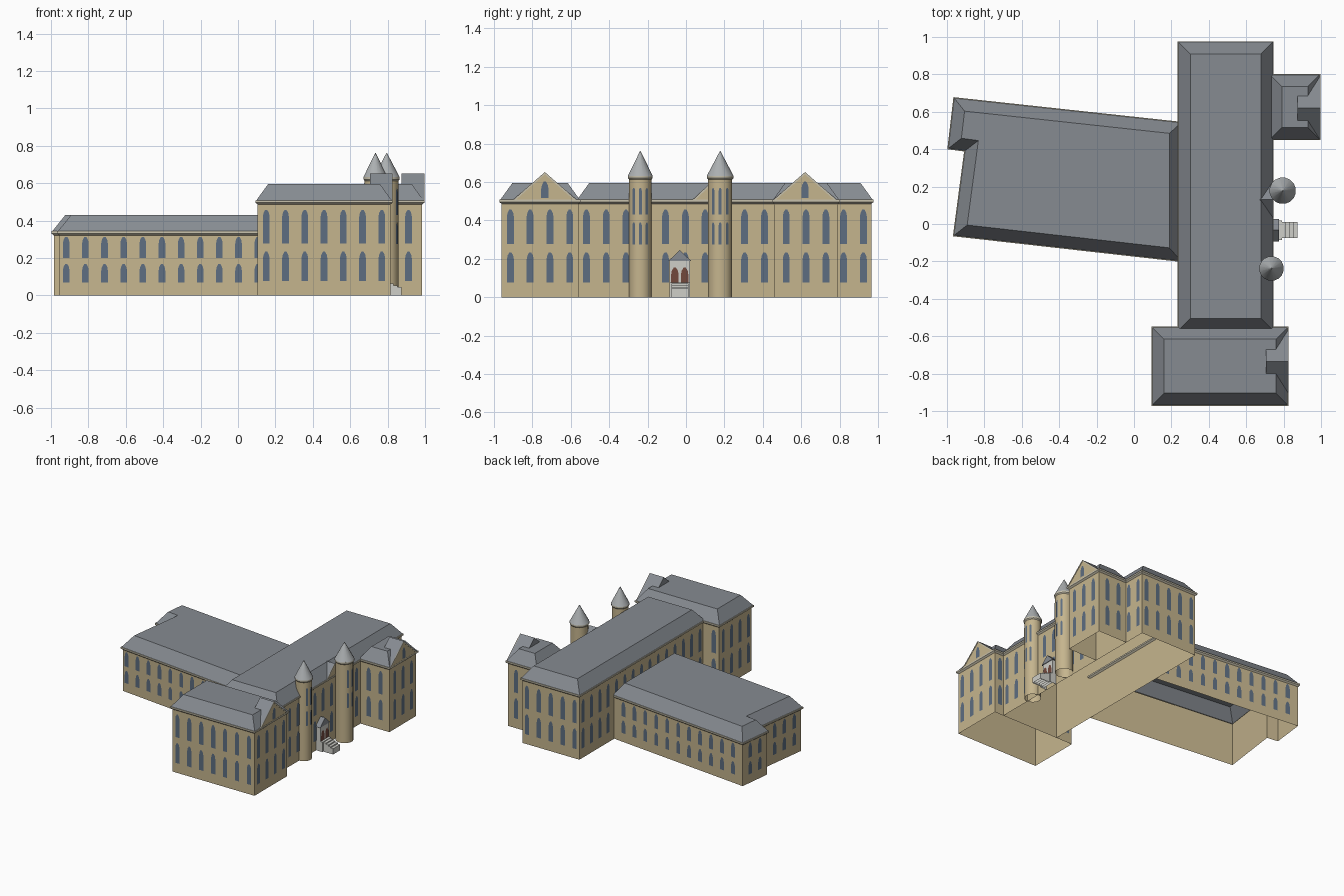
import bpy, bmesh, math
from mathutils import Vector

cube = bpy.data.objects.get("Cube")
if cube:
    bpy.data.objects.remove(cube, do_unlink=True)


def material(name, rgb):
    m = bpy.data.materials.new(name)
    m.use_nodes = True
    m.diffuse_color = (*rgb, 1)
    m.node_tree.nodes["Principled BSDF"].inputs["Base Color"].default_value = (*rgb, 1)
    return m


WALL = material("tan wall", (.56, .46, .27))
TRIM = material("pale trim", (.58, .54, .42))
SLATE = material("slate roof", (.24, .26, .285))
CONE = material("light grey cone", (.41, .43, .44))
GLASS = material("blue grey window", (.11, .155, .22))
STONE = material("pale stone", (.62, .62, .58))
DOOR = material("brown door", (.17, .065, .045))


def finish(name, bm, mat, smooth=False, closed=False):
    if closed:
        bmesh.ops.recalc_face_normals(bm, faces=bm.faces)
    me = bpy.data.meshes.new(name)
    bm.to_mesh(me)
    bm.free()
    me.materials.append(mat)
    ob = bpy.data.objects.new(name, me)
    bpy.context.collection.objects.link(ob)
    if smooth:
        bpy.ops.object.select_all(action='DESELECT')
        ob.select_set(True)
        bpy.context.view_layer.objects.active = ob
        bpy.ops.object.shade_smooth_by_angle(angle=math.radians(35))
    return ob


def inset(poly, d):
    """Mitred offset of a counter-clockwise outline; positive goes inward."""
    out = []
    for i, p in enumerate(poly):
        p = Vector(p)
        a = (p - Vector(poly[i - 1])).normalized()
        b = (Vector(poly[(i + 1) % len(poly)]) - p).normalized()
        na, nb = Vector((-a.y, a.x)), Vector((-b.y, b.x))
        out.append(p + (na + nb) * d / (1 + na.dot(nb)))
    return out


def loft(name, rings, mat, cap=False, smooth=False):
    """Join outlines stacked as (outline, height)."""
    bm = bmesh.new()
    loops = [[bm.verts.new((p[0], p[1], z)) for p in poly] for poly, z in rings]
    for lo, hi in zip(loops, loops[1:]):
        for i in range(len(lo)):
            j = (i + 1) % len(lo)
            bm.faces.new((lo[i], lo[j], hi[j], hi[i]))
    if cap:
        bm.faces.new(loops[-1])
    return finish(name, bm, mat, smooth)


def rect(x0, x1, y0, y1):
    return [(x0, y0), (x1, y0), (x1, y1), (x0, y1)]


def prism(name, profile, x0, x1, mat):
    """Extrude a (y, z) profile along x."""
    bm = bmesh.new()
    face = bm.faces.new([bm.verts.new((x0, y, z)) for y, z in profile])
    ext = bmesh.ops.extrude_face_region(bm, geom=[face])["geom"]
    bmesh.ops.translate(bm, vec=(x1 - x0, 0, 0),
                        verts=[v for v in ext if isinstance(v, bmesh.types.BMVert)])
    return finish(name, bm, mat, closed=True)


def arch(bm, centre, along, w, z0, z1):
    """One arched plate; along is the horizontal direction seen left to right."""
    s = w * 2
    shape = [(-w, z0), (w, z0), (w, z1 - s), (w * .8, z1 - s * .45), (w * .3, z1),
             (-w * .3, z1), (-w * .8, z1 - s * .45), (-w, z1 - s)]
    bm.faces.new([bm.verts.new((centre.x + along.x * u, centre.y + along.y * u, z))
                  for u, z in shape])


def inside(p, poly):
    hit = False
    for i, b in enumerate(poly):
        a = poly[i - 1]
        if (a[1] > p.y) != (b[1] > p.y):
            if p.x < a[0] + (p.y - a[1]) * (b[0] - a[0]) / (b[1] - a[1]):
                hit = not hit
    return hit


# Building blocks: outline, eave height, roof height, window rows
TALL = ((.077, .234), (.278, .457))
LOW = ((.07, .168), (.2, .313))
blocks = {
    "main_block": (rect(.245, .735, -.56, .965), .5, .595, TALL),
    "south_wing": (rect(.105, .815, -.96, -.56), .5, .595, TALL),
    "east_wing": (rect(.735, .985, .46, .79), .5, .595, TALL),
    "west_wing": ([(-.955, -.055), (.245, -.19), (.245, .535), (-.955, .665),
                   (-.985, .41), (-.895, .398)], .335, .43, LOW),
}
STEP = .103
for name, (poly, eave, top, rows) in blocks.items():
    loft(name + "_walls", [(poly, 0), (poly, eave)], WALL)
    out, lip = inset(poly, -.012), inset(poly, -.007)
    loft(name + "_cornice", [(poly, eave - .014), (out, eave - .004),
                             (out, eave + .008), (lip, eave + .008)], TRIM)
    loft(name + "_roof", [(lip, eave + .008), (inset(poly, .056), top)], SLATE, cap=True)
    bm = bmesh.new()
    for i, p in enumerate(poly):
        a, b = Vector(p), Vector(poly[(i + 1) % len(poly)])
        along = (b - a).normalized()
        normal = Vector((along.y, -along.x))
        count = int(((b - a).length - .09) / STEP + .15) + 1
        if (b - a).length < .12:
            continue
        for k in range(count):
            c = (a + b) / 2 + along * STEP * (k - (count - 1) / 2) + normal * .003
            for z0, z1 in rows:
                if not any(n != name and inside(c, o[0]) and o[2] > z1
                           for n, o in blocks.items()):
                    arch(bm, c, along, .018, z0, z1)
    finish(name + "_windows", bm, GLASS)


# Cross gables facing +x
def gable(name, y, half, z, peak, back, front, window=True):
    tri = [(y - half, z), (y + half, z), (y, peak)]
    prism(name + "_roof", tri, back, front, SLATE)
    t = .014
    slope = (peak - z) / half
    prism(name + "_coping", [tri[0], (y, peak), tri[1], (y + half - t, z),
                             (y, peak - t * slope), (y - half + t, z)],
          front, front + .004, TRIM)
    prism(name + "_face", [(y - half + t, z), (y + half - t, z), (y, peak - t * slope)],
          front, front + .002, WALL)
    if window:
        bm = bmesh.new()
        arch(bm, Vector((front + .004, y)), Vector((0, 1)), .019, .518, .602)
        finish(name + "_window", bm, GLASS)


gable("south_gable", -.735, .165, .508, .652, .705, .823)
gable("east_gable", .62, .165, .508, .652, .875, .994)
gable("centre_gable", .13, .095, .508, .598, .675, .742, window=False)


# Round towers
def circle(c, r, n=16):
    return [(c[0] + r * math.cos((k + .5) * math.tau / n),
             c[1] + r * math.sin((k + .5) * math.tau / n)) for k in range(n)]


for name, c, r in (("south_tower", (.735, -.238), .059), ("north_tower", (.795, .178), .064)):
    loft(name + "_shaft", [(circle(c, r), 0), (circle(c, r), .62)], WALL, smooth=True)
    loft(name + "_band", [(circle(c, r), .612), (circle(c, r + .006), .62),
                          (circle(c, r + .006), .634)], TRIM, cap=True, smooth=True)
    loft(name + "_cone", [(circle(c, r + .007), .632), (circle(c, .001), .762)],
         CONE, cap=True, smooth=True)
    bm = bmesh.new()
    for deg in (-34, 0, 34):
        d = Vector((math.cos(math.radians(deg)), math.sin(math.radians(deg))))
        for z0, z1 in ((.275, .39), (.43, .57)):
            arch(bm, Vector(c) + d * (r + .002), Vector((-d.y, d.x)), .008, z0, z1)
    finish(name + "_windows", bm, GLASS)

# Entrance porch with twin doors, landing and steps
porch = rect(.735, .77, -.085, .02)
loft("porch_walls", [(porch, 0), (porch, .192)], STONE, cap=True)
prism("porch_roof", [(-.093, .188), (.028, .188), (-.0325, .245)], .735, .775, SLATE)
bm = bmesh.new()
for y in (-.058, -.007):
    arch(bm, Vector((.773, y)), Vector((0, 1)), .02, .078, .155)
finish("porch_doors", bm, DOOR)
landing = rect(.735, .79, -.085, .02)
loft("landing", [(landing, 0), (landing, .077)], STONE, cap=True)
for k in range(4):
    tread = rect(.79 + .021 * k, .811 + .021 * k, -.075, .012)
    loft(f"step_{k + 1}", [(tread, 0), (tread, .072 - .009 * k)], STONE, cap=True)
